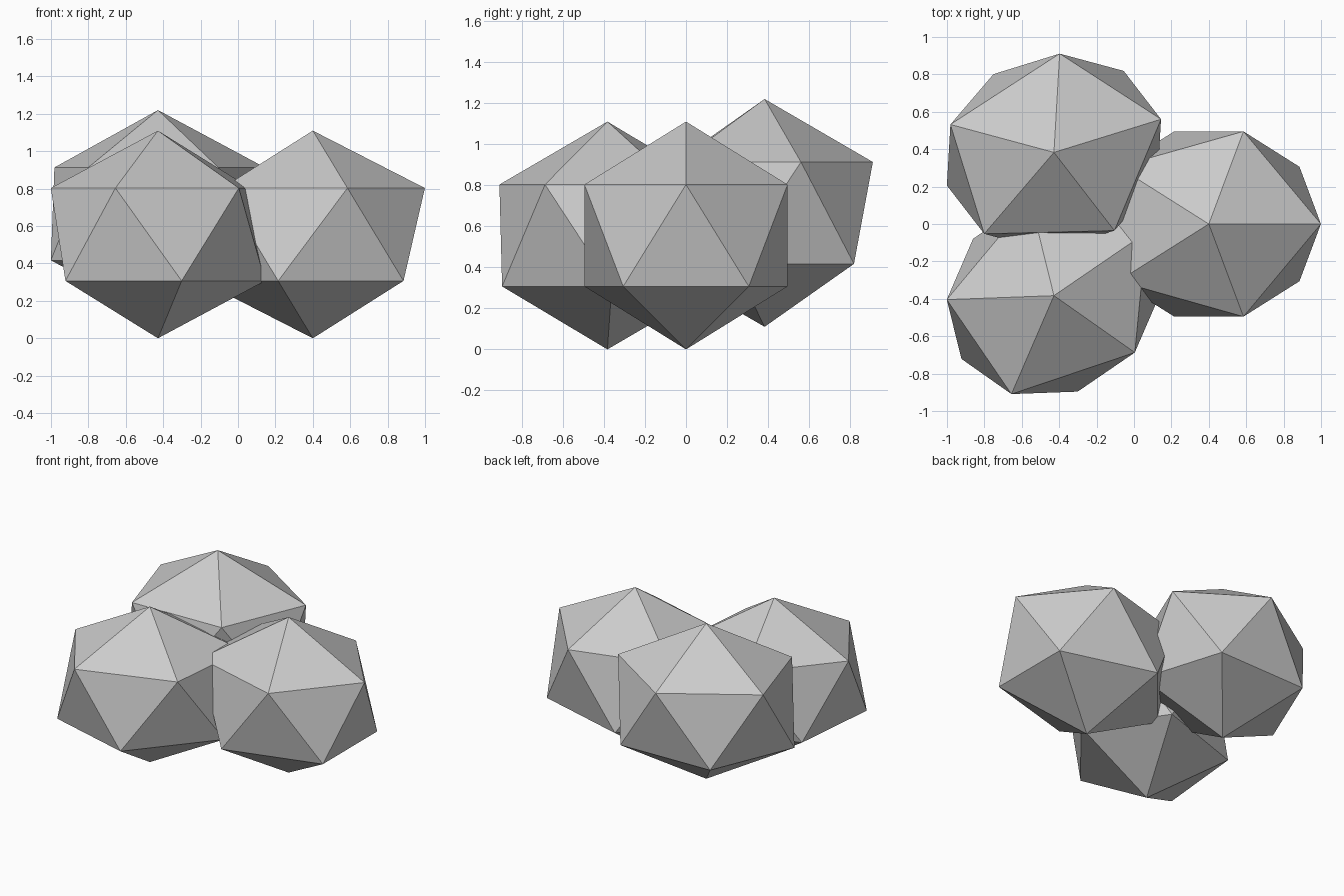
import bpy

cube = bpy.data.objects.get("Cube")
if cube:
    bpy.data.objects.remove(cube, do_unlink=True)

# Plain stone grey
grey = bpy.data.materials.new("stone_grey")
grey.use_nodes = True
colour = (0.6, 0.6, 0.6, 1)
grey.diffuse_color = colour
grey.node_tree.nodes["Principled BSDF"].inputs["Base Color"].default_value = colour


def add_boulder(name, centre, turn):
    """One flat-shaded, slightly squashed icosahedron turned about z."""
    bpy.ops.mesh.primitive_ico_sphere_add(
        subdivisions=1, radius=1, location=centre, rotation=(0, 0, turn))
    boulder = bpy.context.object
    boulder.name = name
    boulder.scale = (0.67, 0.582, 0.555)
    boulder.data.materials.append(grey)
    bpy.ops.object.shade_flat()


# Cluster of three overlapping boulders, the back one raised
add_boulder("left_boulder", (0.4, 0, 0.555), 0)
add_boulder("front_boulder", (-0.428, -0.383, 0.555), 0.6)
add_boulder("back_boulder", (-0.428, 0.383, 0.665), 0.3)
